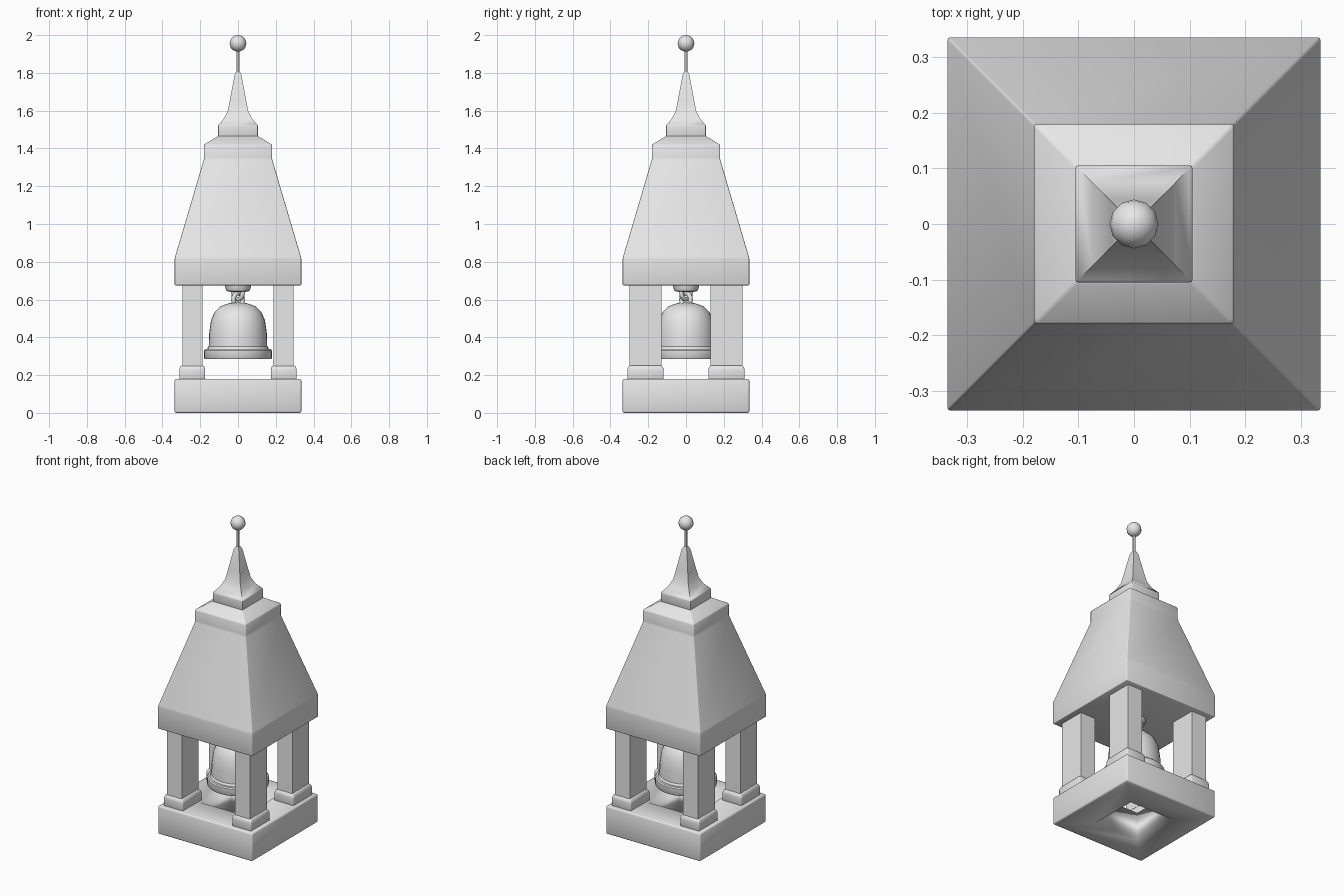
import bpy, bmesh, math
from mathutils import Matrix

cube = bpy.data.objects.get("Cube")
if cube:
    bpy.data.objects.remove(cube)

grey = bpy.data.materials.new("stone grey")
grey.use_nodes = True
grey.diffuse_color = (0.8, 0.8, 0.8, 1)
grey.node_tree.nodes["Principled BSDF"].inputs["Base Color"].default_value = (0.8, 0.8, 0.8, 1)


def finish(name, bm, angle=None):
    """Turn a bmesh into a smooth-shaded object; angle keeps sharper edges hard."""
    bmesh.ops.recalc_face_normals(bm, faces=bm.faces)
    mesh = bpy.data.meshes.new(name)
    bm.to_mesh(mesh)
    bm.free()
    mesh.materials.append(grey)
    mesh.shade_smooth()
    ob = bpy.data.objects.new(name, mesh)
    bpy.context.collection.objects.link(ob)
    if angle:
        bpy.ops.object.select_all(action='DESELECT')
        bpy.context.view_layer.objects.active = ob
        ob.select_set(True)
        bpy.ops.object.shade_smooth_by_angle(angle=math.radians(angle))
    return ob


def loft(profile, sides, size=(1, 1), centre=(0, 0), closed=False):
    """Stack rings of (radius, z); four sides give a square of that half width."""
    bm = bmesh.new()
    k, turn = (math.sqrt(2), math.pi / 4) if sides == 4 else (1, 0)
    rings = []
    for r, z in profile:
        rings.append([bm.verts.new((centre[0] + r * k * size[0] * math.cos(turn + math.tau * i / sides),
                                    centre[1] + r * k * size[1] * math.sin(turn + math.tau * i / sides), z))
                      for i in range(sides)])
    pairs = list(zip(rings, rings[1:])) + ([(rings[-1], rings[0])] if closed else [])
    for a, b in pairs:
        for i in range(sides):
            j = (i + 1) % sides
            bm.faces.new((a[i], a[j], b[j], b[i]))
    if not closed:
        bm.faces.new(rings[0])
        bm.faces.new(rings[-1])
    return bm


def soften(bm, width, test=lambda e: True):
    edges = [e for e in bm.edges if test(e)]
    bmesh.ops.bevel(bm, geom=edges, offset=width, segments=2, profile=0.5, affect='EDGES')
    return bm


# Base frame with a square opening
base = loft([(0.335, 0), (0.335, 0.18), (0.155, 0.18), (0.155, 0)], 4, closed=True)
soften(base, 0.009, lambda e: all(abs(v.co.x) > 0.3 or abs(v.co.y) > 0.3 for v in e.verts))
finish("base_frame", base)

# Four posts on footings
for sx, side in ((1, "left"), (-1, "right")):
    for sy, end in ((-1, "front"), (1, "back")):
        foot = loft([(1, 0.175), (1, 0.232), (0.9, 0.25)], 4, (0.068, 0.096), (sx * 0.242, sy * 0.214))
        finish(f"{end}_{side}_footing", soften(foot, 0.005))
        post = loft([(1, 0.24), (1, 0.69)], 4, (0.053, 0.085), (sx * 0.242, sy * 0.214))
        finish(f"{end}_{side}_post", post, 30)

# Roof with its upper collar
roof = loft([(0.335, 0.675), (0.335, 0.82), (0.18, 1.345), (0.18, 1.42), (0.105, 1.466)], 4)
finish("roof", soften(roof, 0.005))

# Spire
spire = loft([(0.105, 1.46), (0.105, 1.522), (0.075, 1.558), (0.054, 1.6), (0.042, 1.66),
              (0.018, 1.79), (0.01, 1.806)], 4)
soften(spire, 0.004, lambda e: max(v.co.z for v in e.verts) < 1.53)
finish("spire", spire, 60)

# Finial rod and ball
finish("finial_rod", loft([(0.009, 1.79), (0.009, 1.93)], 12), 30)
ball = bmesh.new()
bmesh.ops.create_uvsphere(ball, u_segments=12, v_segments=10, radius=0.044,
                          matrix=Matrix.Translation((0, 0, 1.956)))
finish("finial_ball", ball)

# Bell: hollow shell turned from a closed profile
bell = loft([(0.176, 0.285), (0.18, 0.29), (0.18, 0.33), (0.174, 0.337), (0.162, 0.338), (0.16, 0.348),
             (0.155, 0.352), (0.153, 0.42), (0.143, 0.49), (0.123, 0.535), (0.093, 0.564), (0.05, 0.58),
             (0.001, 0.584), (0.001, 0.56), (0.08, 0.545), (0.115, 0.51), (0.132, 0.45), (0.14, 0.35),
             (0.15, 0.285)], 32, closed=True)
finish("bell", bell, 40)

# Hanger boss under the roof
finish("hanger_boss", loft([(0.035, 0.64), (0.06, 0.645), (0.068, 0.665), (0.07, 0.69)], 16), 40)


def link(name, z, spin):
    """Chain link: a ring of round section standing upright."""
    bm = bmesh.new()
    rings = []
    for i in range(16):
        a = math.tau * i / 16
        ring = []
        for j in range(8):
            b = math.tau * j / 8
            r = 0.034 + 0.012 * math.cos(b)
            ring.append(bm.verts.new((r * math.cos(a), 0.012 * math.sin(b), z + r * math.sin(a))))
        rings.append(ring)
    for i in range(16):
        p, q = rings[i], rings[(i + 1) % 16]
        for j in range(8):
            bm.faces.new((p[j], q[j], q[(j + 1) % 8], p[(j + 1) % 8]))
    bmesh.ops.rotate(bm, verts=bm.verts, matrix=Matrix.Rotation(spin, 3, 'Z'))
    finish(name, bm)


link("lower_link", 0.6, math.pi / 4)
link("upper_link", 0.635, -math.pi / 4)
